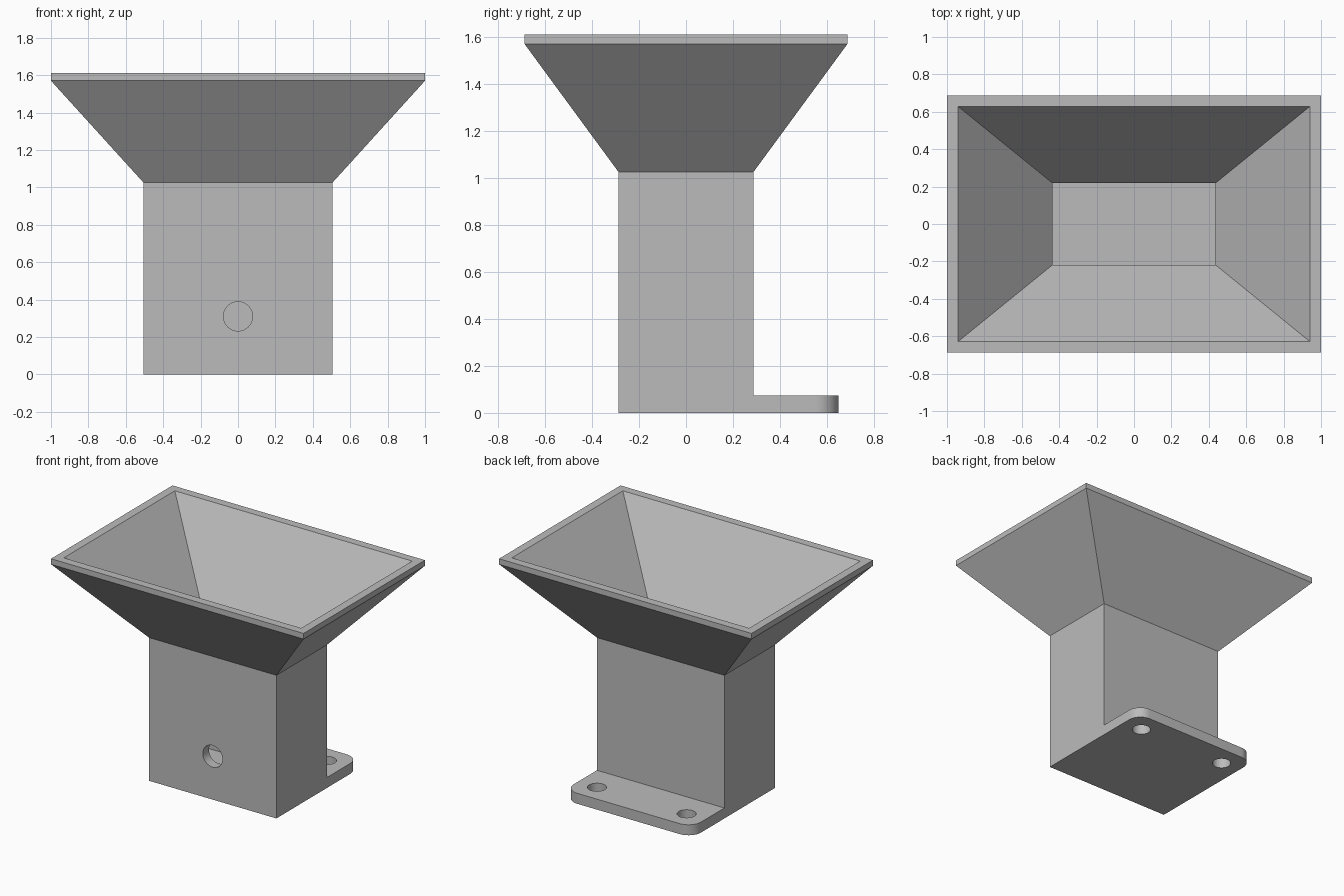
import bpy
import bmesh
from math import pi, sin, cos

cube = bpy.data.objects.get("Cube")
if cube:
    bpy.data.objects.remove(cube, do_unlink=True)

grey = bpy.data.materials.new("plain grey")
grey.use_nodes = True
COLOUR = (0.50, 0.50, 0.50, 1)
grey.diffuse_color = COLOUR
grey.node_tree.nodes["Principled BSDF"].inputs["Base Color"].default_value = COLOUR


def make_object(name, bm):
    bmesh.ops.recalc_face_normals(bm, faces=bm.faces)
    mesh = bpy.data.meshes.new(name)
    bm.to_mesh(mesh)
    bm.free()
    mesh.materials.append(grey)
    obj = bpy.data.objects.new(name, mesh)
    bpy.context.collection.objects.link(obj)
    return obj


def loft(name, loops):
    """Skin a stack of matching point loops and cap both ends."""
    bm = bmesh.new()
    rings = [[bm.verts.new(p) for p in loop] for loop in loops]
    for a, b in zip(rings, rings[1:]):
        for i in range(len(a)):
            j = (i + 1) % len(a)
            bm.faces.new((a[i], a[j], b[j], b[i]))
    bm.faces.new(rings[0])
    bm.faces.new(rings[-1])
    return make_object(name, bm)


def rectangle(hx, hy, z):
    return [(-hx, -hy, z), (hx, -hy, z), (hx, hy, z), (-hx, hy, z)]


def cylinder(name, radius, start, end):
    axis = 1 if start[1] != end[1] else 2
    loops = []
    for c in (start, end):
        ring = []
        for i in range(48):
            u, v = radius * cos(2 * pi * i / 48), radius * sin(2 * pi * i / 48)
            ring.append((c[0] + u, c[1], c[2] + v) if axis == 1
                        else (c[0] + u, c[1] + v, c[2]))
        loops.append(ring)
    return loft(name, loops)


def combine(target, tool, operation):
    mod = target.modifiers.new(tool.name, 'BOOLEAN')
    mod.operation = operation
    mod.solver = 'EXACT'
    mod.object = tool
    bpy.context.view_layer.objects.active = target
    bpy.ops.object.modifier_apply(modifier=mod.name)
    bpy.data.objects.remove(tool, do_unlink=True)


# Outer shell: square column flaring into a hopper with an upright rim
hopper = loft("hopper", [rectangle(0.505, 0.287, 0), rectangle(0.505, 0.287, 1.025),
                         rectangle(1.0, 0.687, 1.57), rectangle(1.0, 0.687, 1.61)])

# Mounting flange behind the column, with rounded rear corners
W, BACK, R = 0.505, 0.65, 0.1
outline = [(-W, 0.25), (W, 0.25)]
for side, start in ((1, 0), (-1, pi / 2)):
    for i in range(13):
        t = start + pi / 2 * i / 12
        outline.append((side * (W - R) + R * cos(t), BACK - R + R * sin(t)))
flange = loft("flange", [[(x, y, z) for x, y in outline] for z in (0, 0.075)])
combine(hopper, flange, 'UNION')

# Hollow inside, open at the top
cavity = loft("cavity", [rectangle(0.435, 0.218, 0.07), rectangle(0.435, 0.218, 1.05),
                         rectangle(0.94, 0.628, 1.61), rectangle(0.94, 0.628, 1.7)])
combine(hopper, cavity, 'DIFFERENCE')

# Outlet in the front wall and two screw holes in the flange
combine(hopper, cylinder("outlet", 0.078, (0, -0.4, 0.31), (0, 0, 0.31)), 'DIFFERENCE')
for x in (-0.355, 0.355):
    combine(hopper, cylinder("screw_hole", 0.062, (x, 0.5, -0.1), (x, 0.5, 0.2)), 'DIFFERENCE')

bpy.ops.object.select_all(action='DESELECT')
hopper.select_set(True)
bpy.context.view_layer.objects.active = hopper
bpy.ops.object.shade_smooth_by_angle(angle=pi / 6)
